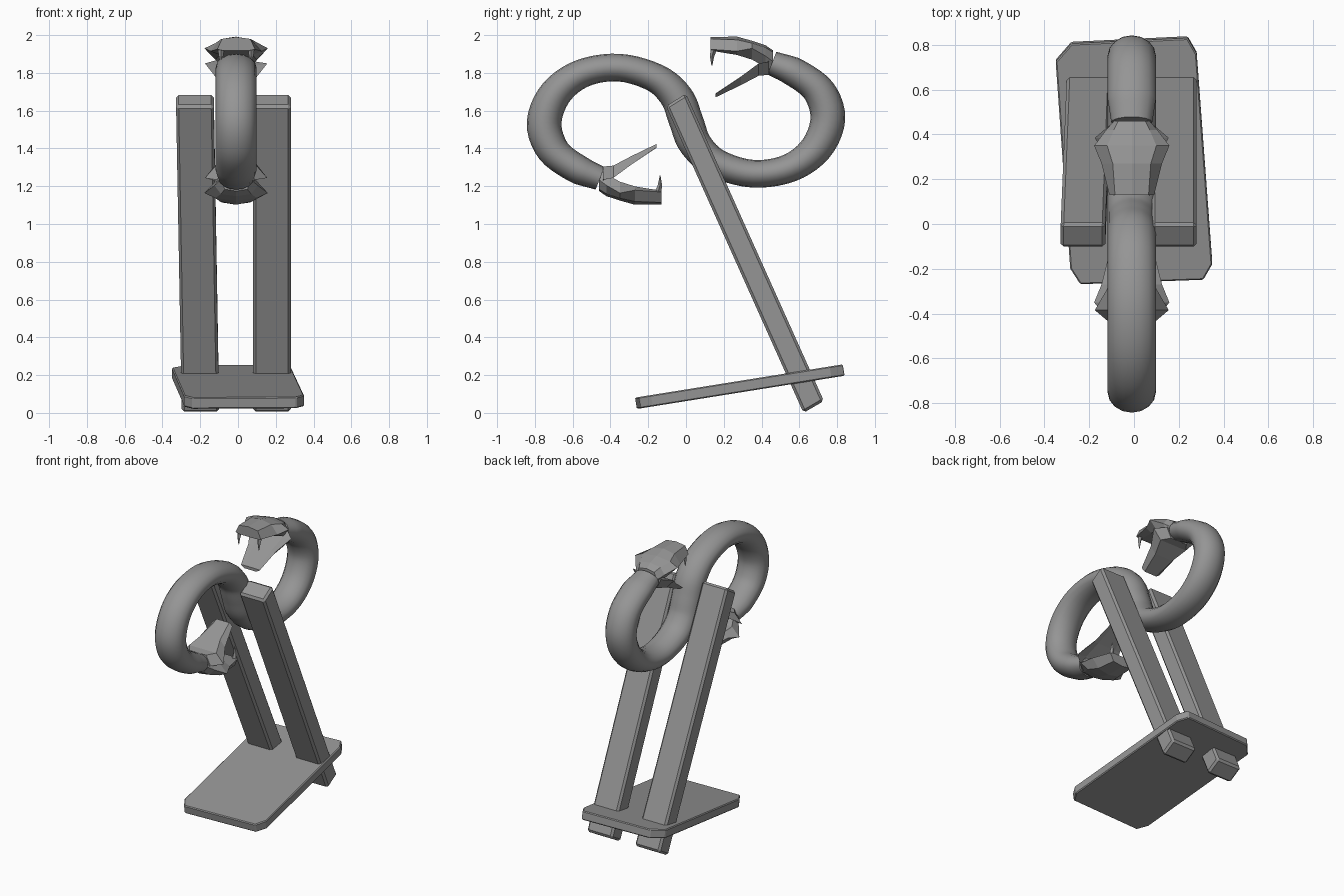
import bpy, bmesh, math
from mathutils import Vector

if "Cube" in bpy.data.objects:
    bpy.data.objects.remove(bpy.data.objects["Cube"])

grey = bpy.data.materials.new("stone_grey")
grey.diffuse_color = (0.3, 0.3, 0.3, 1)
grey.use_nodes = True
grey.node_tree.nodes["Principled BSDF"].inputs["Base Color"].default_value = grey.diffuse_color

CX, CZ = -0.01, 1.547   # the serpent is point-symmetric about this axis


def finish(bm, name):
    bmesh.ops.recalc_face_normals(bm, faces=bm.faces)
    me = bpy.data.meshes.new(name)
    bm.to_mesh(me)
    bm.free()
    ob = bpy.data.objects.new(name, me)
    me.materials.append(grey)
    bpy.context.collection.objects.link(ob)
    return ob


def loft(bm, rings):
    """Skin a list of equal-length point loops and cap both ends."""
    vs = [[bm.verts.new(p) for p in r] for r in rings]
    n = len(vs[0])
    for a, b in zip(vs, vs[1:]):
        for i in range(n):
            j = (i + 1) % n
            bm.faces.new((a[i], a[j], b[j], b[i]))
    bm.faces.new(vs[0])
    bm.faces.new(vs[-1])


def bevel(ob, width):
    m = ob.modifiers.new("bevel", 'BEVEL')
    m.width = width
    m.segments = 1
    m.limit_method = 'ANGLE'


# S-shaped body: half of the centre line, the other half by point symmetry
half = [(-.05, .125), (-.16, .225), (-.355, .281), (-.55, .25), (-.69, .145),
        (-.751, -.01), (-.705, -.155), (-.585, -.25), (-.455, -.305)]
ctrl = [Vector((-y, -z)) for y, z in reversed(half)] + [Vector((0, 0))] + [Vector(p) for p in half]


def catmull(p, steps=5):
    q = [2 * p[0] - p[1]] + p + [2 * p[-1] - p[-2]]
    out = []
    for i in range(1, len(q) - 2):
        a, b, c, d = q[i - 1:i + 3]
        for s in range(steps):
            t = s / steps
            out.append(0.5 * (2 * b + (c - a) * t + (2 * a - 5 * b + 4 * c - d) * t * t
                              + (3 * b - a - 3 * c + d) * t ** 3))
    return out + [p[-1]]


path = catmull(ctrl)
rings = []
SIDES = 16
for i, p in enumerate(path):
    t = (path[min(i + 1, len(path) - 1)] - path[max(i - 1, 0)]).normalized()
    nrm = Vector((-t.y, t.x))
    thick = math.hypot(0.092 * nrm.x, 0.073 * nrm.y)
    end = min(i, len(path) - 1 - i)
    k = 0.85 + 0.15 * min(1, end / 4)          # slight taper at the necks
    ring = []
    for s in range(SIDES):
        a = 2 * math.pi * s / SIDES
        o = p + nrm * (thick * k * math.sin(a))
        ring.append((CX + 0.108 * k * math.cos(a), o.x, CZ + o.y))
    rings.append(ring)
bm = bmesh.new()
loft(bm, rings)
body = finish(bm, "serpent_body")
bpy.context.view_layer.objects.active = body
body.select_set(True)
bpy.ops.object.shade_smooth_by_angle(angle=math.radians(50))
body.select_set(False)

# Head sections: y, ridge z, top half width, top z, half width, edge z, bottom z
upper = [(.13, 1.99, .075, 1.98, .10, 1.925, 1.918),
         (.27, 1.992, .085, 1.975, .135, 1.915, 1.895),
         (.35, 1.97, .11, 1.957, .168, 1.93, 1.87),
         (.42, 1.947, .08, 1.935, .115, 1.89, 1.83),
         (.46, 1.92, .06, 1.91, .08, 1.86, 1.80)]
lower = [(.155, 1.69, .05, 1.69, .075, 1.688, 1.67),
         (.29, 1.773, .07, 1.773, .11, 1.78, 1.735),
         (.385, 1.835, .09, 1.835, .165, 1.85, 1.785),
         (.44, 1.88, .06, 1.88, .10, 1.86, 1.79)]


def section(y, zr, wt, zt, w, ze, zb):
    return [(0, y, zr), (wt, y, zt), (w, y, ze), (w * .65, y, zb),
            (-w * .65, y, zb), (-w, y, ze), (-wt, y, zt)]


def head(name, sign):
    def place(p):
        return (CX + p[0], sign * p[1], CZ + sign * (p[2] - CZ))
    for part, secs in (("upper_jaw", upper), ("lower_jaw", lower)):
        bm = bmesh.new()
        loft(bm, [[place(p) for p in section(*s)] for s in secs])
        finish(bm, name + "_" + part)
    # pair of curved fangs
    bm = bmesh.new()
    for x in (-.08, .08):
        loft(bm, [[place((x + r * dx, y + r * dy, z)) for dx, dy in ((1, 0), (0, 1), (-1, 0), (0, -1))]
                  for y, z, r in ((.15, 1.93, .018), (.138, 1.89, .012), (.137, 1.838, .002))])
    finish(bm, name + "_fangs")


head("rear_head", 1)
head("front_head", -1)

# Slanted posts: profile in (y, z), x range at top and bottom
profile = [(-.106, 1.624), (0, 1.69), (.73, .063), (.622, .0)]


def post(name, top, bottom):
    bm = bmesh.new()
    loft(bm, [[((top if i < 2 else bottom)[s], y, z) for i, (y, z) in enumerate(profile)]
              for s in (0, 1)])
    bevel(finish(bm, name), 0.014)


post("left_post", (-.328, -.128), (-.298, -.10))
post("right_post", (.08, .28), (.08, .28))

# Tilted base plate with clipped corners
outline = [(-.24, -.27), (.31, -.25), (.35, -.18), (.28, .76),
           (.24, .83), (-.28, .805), (-.35, .725), (-.285, -.2)]
bm = bmesh.new()
loft(bm, [[(x, y + dy, .08 + (y + .275) * .16 + dz) for x, y in outline]
          for dy, dz in ((0, 0), (.01, -.06))])
bevel(finish(bm, "base_plate"), 0.006)
